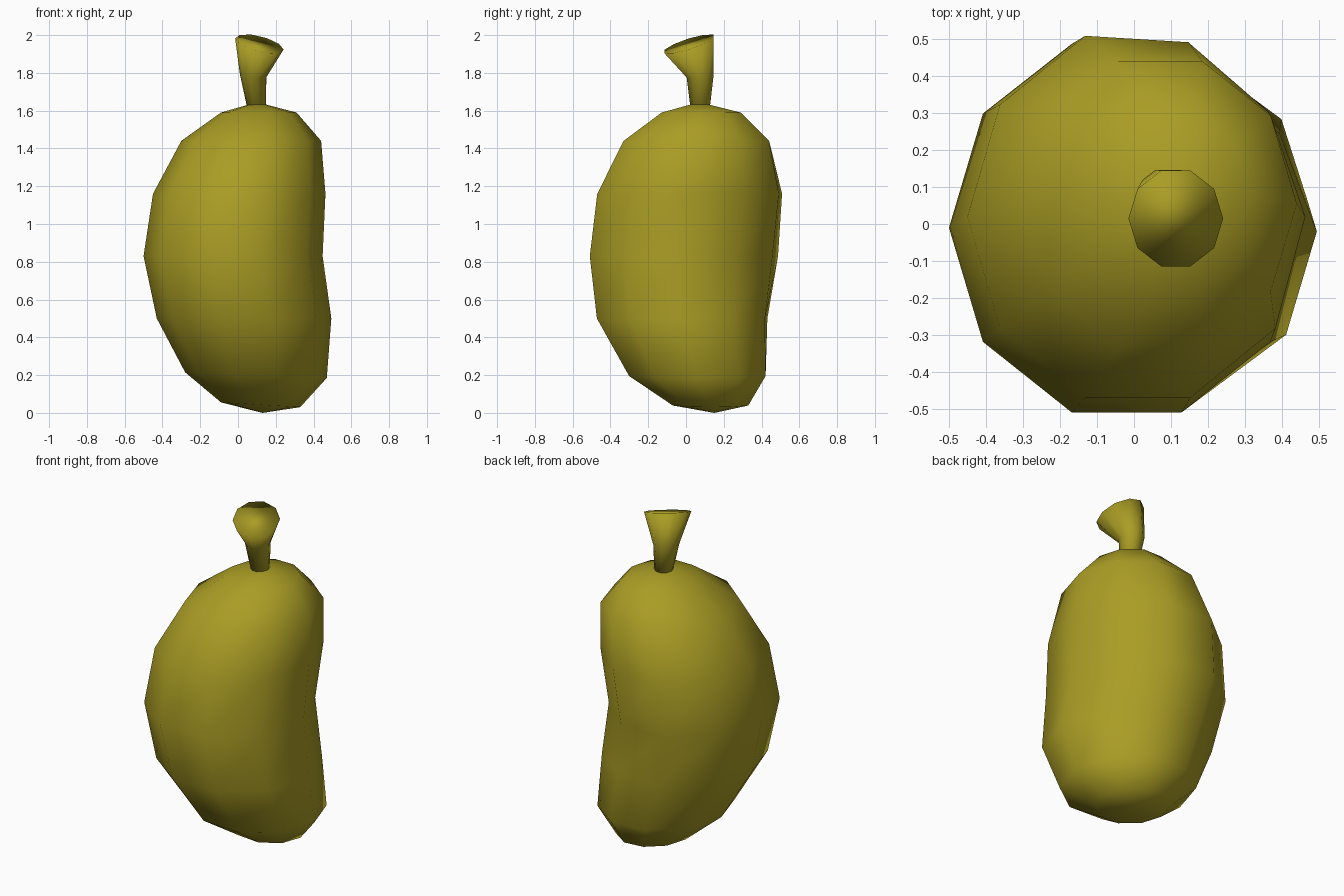
import bpy, bmesh, math
from mathutils import Vector

if "Cube" in bpy.data.objects:
    bpy.data.objects.remove(bpy.data.objects["Cube"])

SIDES = 10

mat = bpy.data.materials.new("olive yellow")
mat.diffuse_color = (0.40, 0.335, 0.018, 1)
mat.use_nodes = True
mat.node_tree.nodes["Principled BSDF"].inputs["Base Color"].default_value = mat.diffuse_color


def loft(name, rings, bottom=None, top=None):
    """Skin a list of point rings, closing ends with a pole or a flat cap."""
    bm = bmesh.new()
    loops = [[bm.verts.new(p) for p in ring] for ring in rings]
    for a, b in zip(loops, loops[1:]):
        for i in range(SIDES):
            j = (i + 1) % SIDES
            bm.faces.new((a[i], a[j], b[j], b[i]))
    for loop, pole in ((loops[0], bottom), (loops[-1], top)):
        if pole:
            v = bm.verts.new(pole)
            for i in range(SIDES):
                bm.faces.new((loop[i], loop[(i + 1) % SIDES], v))
        else:
            bm.faces.new(loop)
    bmesh.ops.recalc_face_normals(bm, faces=bm.faces)
    for f in bm.faces:
        f.smooth = True
    me = bpy.data.meshes.new(name)
    bm.to_mesh(me)
    bm.free()
    me.materials.append(mat)
    ob = bpy.data.objects.new(name, me)
    bpy.context.collection.objects.link(ob)
    return ob


def ring(cx, cy, z, rx, ry, dent=0, sx=0, sy=0):
    """Ring sloped by sx, sy and pressed in on its +x +y side by dent."""
    pts = []
    for i in range(SIDES):
        a = math.tau * i / SIDES
        k = 1 - dent * max(0, math.cos(a - math.pi / 4)) ** 4
        x, y = rx * k * math.cos(a), ry * k * math.sin(a)
        pts.append(Vector((cx + x, cy + y, z + sx * x + sy * y)))
    return pts


# Kidney shaped fruit body, hollowed on one diagonal side
body = [
    ring(0.12, 0.13, 0.043, 0.21, 0.21, 0, -0.06, 0),
    ring(0.095, 0.06, 0.20, 0.375, 0.38, 0, -0.04, 0),
    ring(0.035, -0.02, 0.50, 0.465, 0.475, 0.05),
    ring(-0.02, -0.01, 0.83, 0.48, 0.525, 0.10),
    ring(0.01, 0.02, 1.16, 0.46, 0.515, 0.06),
    ring(0.07, 0.055, 1.44, 0.37, 0.405),
    ring(0.11, 0.08, 1.59, 0.20, 0.22),
]
loft("fruit_body", body, (0.13, 0.15, 0.0), (0.10, 0.07, 1.645))

# Flared stem with a slanted cut end
stem = [
    ring(0.10, 0.075, 1.60, 0.048, 0.052),
    ring(0.08, 0.075, 1.785, 0.07, 0.075, 0, -0.12, 0.1),
    ring(0.113, 0.015, 1.953, 0.128, 0.136, 0, -0.23, 0.31),
]
loft("stem", stem)
